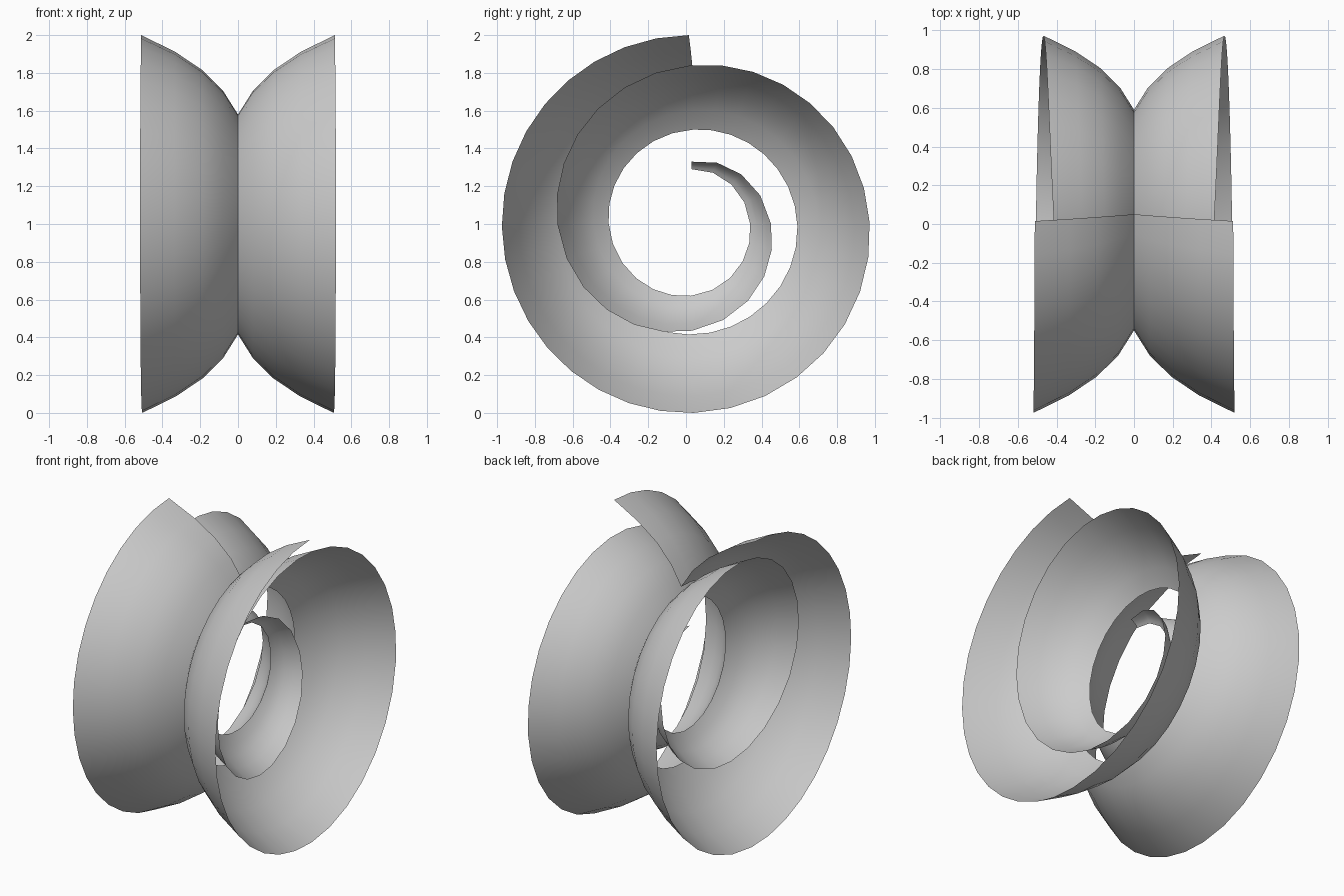
import bpy, math

if "Cube" in bpy.data.objects:
    bpy.data.objects.remove(bpy.data.objects["Cube"])

# Spiral measurements at every quarter turn (two turns, starting at the top)
INNER = [.58, .58, .585, .56, .50, .44, .38, .31, .29]
OUTER = [1.0, 1.005, 1.0, .942, .84, .71, .565, .42, .33]
STEPS = [9, 9, 8, 8, 7, 6, 5, 4]          # sections per quarter turn
PROFILE = [(0, 0), (.155, .30), (.37, .56), (.65, .79), (1, 1)]  # flared cross-section
CENTRE_Y, CENTRE_Z, FLARE = .03, 1.0, 1.22


def smooth(table, q):
    """Catmull-Rom interpolation of a quarter-turn table."""
    i = min(int(q), len(table) - 2)
    f = q - i
    b, c = table[i], table[i + 1]
    a = table[i - 1] if i else b
    d = table[i + 2] if i + 2 < len(table) else 2 * c - b
    return b + .5 * f * (c - a + f * (2*a - 5*b + 4*c - d + f * (3*(b - c) + d - a)))


# Section positions along the spiral, in quarter turns
stations = [q + k / n for q, n in enumerate(STEPS) for k in range(n)] + [8]

verts, faces = [], []
for q in stations:
    ri, ro = smooth(INNER, q), smooth(OUTER, q)
    for px, pr in PROFILE:
        r = ri + (ro - ri) * pr
        lean = (-.035 + .05 * pr) * (1 - q / 8)
        a = q * math.pi / 2 + lean
        verts.append((px * FLARE * (ro - ri),
                      CENTRE_Y - r * math.sin(a),
                      CENTRE_Z + r * math.cos(a)))

m = len(PROFILE)
for s in range(len(stations) - 1):
    for j in range(m - 1):
        k = s * m + j
        faces.append((k, k + 1, k + m + 1, k + m))

# Flared spiral ribbon, mirrored with a sharp crease along the middle
mesh = bpy.data.meshes.new("spiral_ribbon")
mesh.from_pydata(verts, [], faces)
ribbon = bpy.data.objects.new("spiral_ribbon", mesh)
bpy.context.collection.objects.link(ribbon)
for p in mesh.polygons:
    p.use_smooth = True
mirror = ribbon.modifiers.new("mirror", 'MIRROR')
mirror.use_mirror_merge = False
